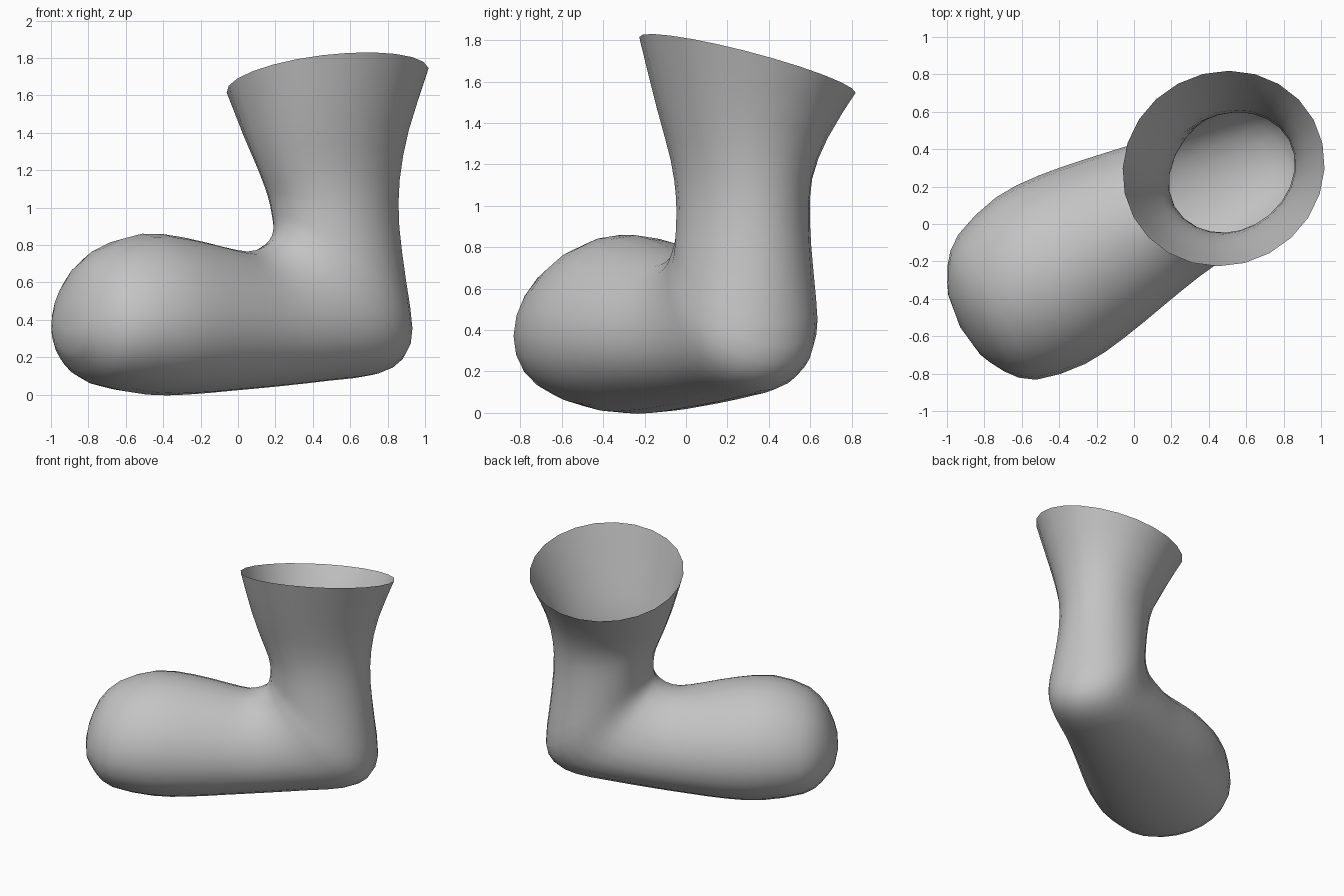
import bpy, bmesh, math
from mathutils import Vector

cube = bpy.data.objects.get("Cube")
if cube:
    bpy.data.objects.remove(cube, do_unlink=True)

SIDES = 24
toe_dir = Vector((-0.88, -0.474, 0)).normalized()   # heel to toe
side_dir = Vector((-toe_dir.y, toe_dir.x, 0))       # across the foot

# Rings from toe to cuff: top/front (along, z), bottom/back (along, z),
# half width, sideways shift, sideways tilt, sag of the widest line
RINGS = [
    (1.055, 0.48, 1.055, 0.23, 0.18, 0.045, 0, 0.05),
    (0.99, 0.64, 0.98, 0.13, 0.32, 0.045, 0, 0.10),
    (0.85, 0.78, 0.86, 0.05, 0.44, 0.045, 0, 0.12),
    (0.60, 0.86, 0.57, 0.00, 0.505, 0.03, 0, 0.12),
    (0.34, 0.84, 0.32, 0.00, 0.49, 0.02, 0, 0.12),
    (0.10, 0.79, 0.05, 0.02, 0.445, 0.015, 0, 0.12),
    (-0.05, 0.765, -0.25, 0.045, 0.40, 0.015, 0, 0.12),
    (-0.15, 0.79, -0.55, 0.075, 0.37, 0.02, 0, 0.12),
    (-0.21, 0.84, -0.80, 0.105, 0.35, 0.03, 0, 0.12),
    (-0.23, 0.89, -0.945, 0.18, 0.345, 0.03, 0, 0.12),
    (-0.235, 0.94, -1.00, 0.32, 0.335, 0.02, 0, 0.10),
    (-0.23, 1.00, -0.975, 0.58, 0.32, 0.01, 0, 0.05),
    (-0.215, 1.08, -0.945, 0.88, 0.31, 0, 0.02, 0),
    (-0.16, 1.22, -0.95, 1.13, 0.325, -0.005, 0.08, 0),
    (-0.09, 1.42, -1.00, 1.38, 0.40, -0.015, 0.18, 0),
    (-0.015, 1.69, -1.11, 1.67, 0.515, -0.034, 0.29, 0),
]


def place(along, across, z):
    return toe_dir * along + side_dir * across + Vector((0, 0, z))


def refine(rows):
    """Add a smoothly interpolated ring between each pair."""
    result = []
    for i in range(len(rows) - 1):
        before = rows[max(i - 1, 0)]
        after = rows[min(i + 2, len(rows) - 1)]
        result.append(rows[i])
        result.append([(9 * (b + c) - a - d) / 16
                       for a, b, c, d in zip(before, rows[i], rows[i + 1], after)])
    return result + [rows[-1]]


def add_ring(bm, s1, z1, s2, z2, width, shift, tilt, sag):
    verts = []
    for i in range(SIDES):
        a = math.tau * i / SIDES
        c = math.cos(a) - sag * math.sin(a) ** 2
        across = width * math.sin(a)
        along = (s1 + s2) / 2 + c * (s1 - s2) / 2
        z = (z1 + z2) / 2 + c * (z1 - z2) / 2 + tilt * across
        verts.append(bm.verts.new(place(along, across + shift, z)))
    return verts


# Boot shell, open at the cuff
bm = bmesh.new()
rings = [add_ring(bm, *r) for r in refine(RINGS)]
tip = bm.verts.new(place(1.08, 0.045, 0.35))
for i in range(SIDES):
    j = (i + 1) % SIDES
    bm.faces.new((tip, rings[0][i], rings[0][j]))
    for lower, upper in zip(rings, rings[1:]):
        bm.faces.new((lower[i], upper[i], upper[j], lower[j]))
bmesh.ops.recalc_face_normals(bm, faces=bm.faces)
# Make the open shell face outward at the toe
bm.normal_update()
if tip.link_faces[0].normal.dot(toe_dir) < 0:
    bmesh.ops.reverse_faces(bm, faces=bm.faces)

mesh = bpy.data.meshes.new("boot")
bm.to_mesh(mesh)
bm.free()
for poly in mesh.polygons:
    poly.use_smooth = True
boot = bpy.data.objects.new("boot", mesh)
bpy.context.collection.objects.link(boot)

# Plain grey
grey = bpy.data.materials.new("grey")
grey.use_nodes = True
colour = (0.55, 0.55, 0.55, 1)
grey.diffuse_color = colour
grey.node_tree.nodes["Principled BSDF"].inputs["Base Color"].default_value = colour
mesh.materials.append(grey)
